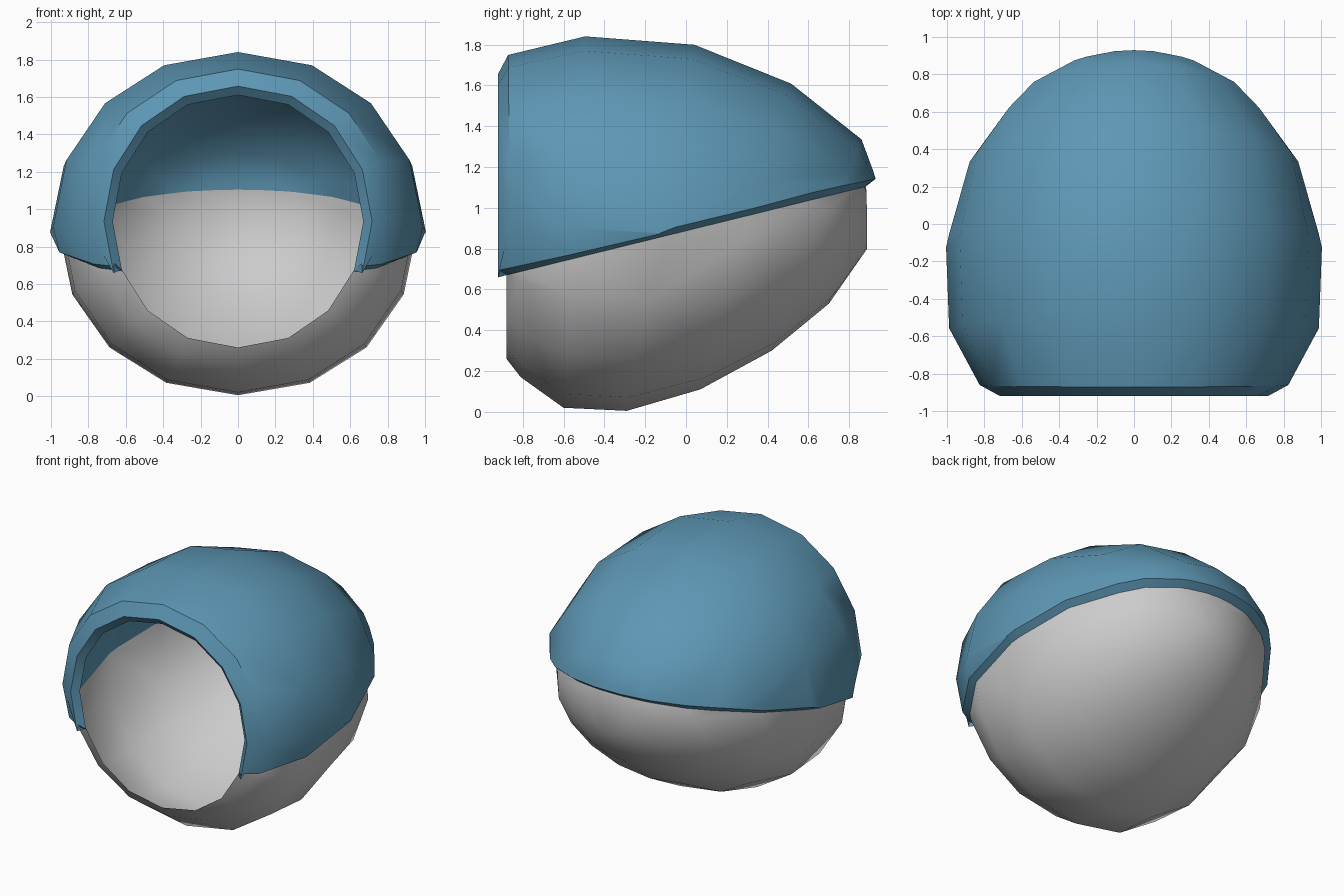
import bpy, bmesh, math
from mathutils import Vector

if "Cube" in bpy.data.objects:
    bpy.data.objects.remove(bpy.data.objects["Cube"])

SIDES = 16
# tilted elliptical rings: bottom (y, z), top (y, z), half width
RINGS = [((-.88, .26), (-.88, 1.61), .67),
         ((-.81, .17), (-.84, 1.71), .79),
         ((-.60, .02), (-.49, 1.79), .94),
         ((-.29, .005), (.03, 1.75), .955),
         ((.07, .11), (.49, 1.565), .86),
         ((.42, .30), (.82, 1.305), .60),
         ((.70, .53), (.868, 1.17), .38),
         ((.888, .80), (.885, 1.08), .15)]
SEAM_CO = Vector((0, -.88, .67))
SEAM_NO = Vector((0, -.2465, 1)).normalized()


def egg():
    """Open-fronted egg shell lofted from the rings."""
    bm = bmesh.new()
    loops = []
    for (yb, zb), (yt, zt), w in RINGS:
        loop = []
        for k in range(SIDES):
            a = 2 * math.pi * k / SIDES
            s, t = math.sin(a), (1 + math.cos(a)) / 2
            x = math.copysign(w * abs(s) ** .95, s)
            loop.append(bm.verts.new((x, yb + (yt - yb) * t, zb + (zt - zb) * t)))
        loops.append(loop)
    for p, q in zip(loops, loops[1:]):
        for k in range(SIDES):
            n = (k + 1) % SIDES
            bm.faces.new((p[k], p[n], q[n], q[k]))
    bm.faces.new(loops[-1])
    bmesh.ops.recalc_face_normals(bm, faces=bm.faces)
    if sum((f.normal.dot(f.calc_center_median() - Vector((0, 0, .93))) for f in bm.faces)) < 0:
        bmesh.ops.reverse_faces(bm, faces=bm.faces)
    return bm


def half(upper):
    """Cut the egg along the sloping seam and keep one side."""
    bm = egg()
    bmesh.ops.bisect_plane(bm, geom=bm.verts[:] + bm.edges[:] + bm.faces[:], dist=1e-4,
                           plane_co=SEAM_CO, plane_no=SEAM_NO,
                           clear_inner=upper, clear_outer=not upper)
    bm.normal_update()
    return bm


def thicken(bm, depth):
    """Grow an outer skin, with a level front rim and a bevelled seam edge."""
    faces, verts = bm.faces[:], bm.verts[:]
    border = [e for e in bm.edges if e.is_boundary]
    outer = {}
    for v in verts:
        co = v.co + v.normal * depth
        if abs((v.co - SEAM_CO).dot(SEAM_NO)) < 1e-3:
            co.z += .028
        if v.co.y < -.879:
            co = Vector((v.co.x * 1.07, -.92, .93 + (v.co.z - .93) * 1.07))
            if abs((v.co - SEAM_CO).dot(SEAM_NO)) < 1e-3:
                co.z = .71
        outer[v] = bm.verts.new(co)
    for f in faces:
        bm.faces.new([outer[v] for v in f.verts])
    for e in border:
        a, b = e.verts
        bm.faces.new((a, b, outer[b], outer[a]))
    bmesh.ops.recalc_face_normals(bm, faces=bm.faces)


def finish(bm, name, color=None):
    me = bpy.data.meshes.new(name)
    bm.to_mesh(me)
    bm.free()
    ob = bpy.data.objects.new(name, me)
    bpy.context.collection.objects.link(ob)
    if color:
        mat = bpy.data.materials.new(name)
        mat.diffuse_color = color
        mat.use_nodes = True
        mat.node_tree.nodes["Principled BSDF"].inputs["Base Color"].default_value = mat.diffuse_color
        me.materials.append(mat)
    bpy.ops.object.select_all(action='DESELECT')
    ob.select_set(True)
    bpy.context.view_layer.objects.active = ob
    bpy.ops.object.shade_smooth_by_angle(angle=math.radians(40))
    return ob


# lower bowl
finish(half(False), "lower_shell")

# thick upper hood
hood = half(True)
thicken(hood, .05)
finish(hood, "upper_hood", (.11, .31, .46, 1))
